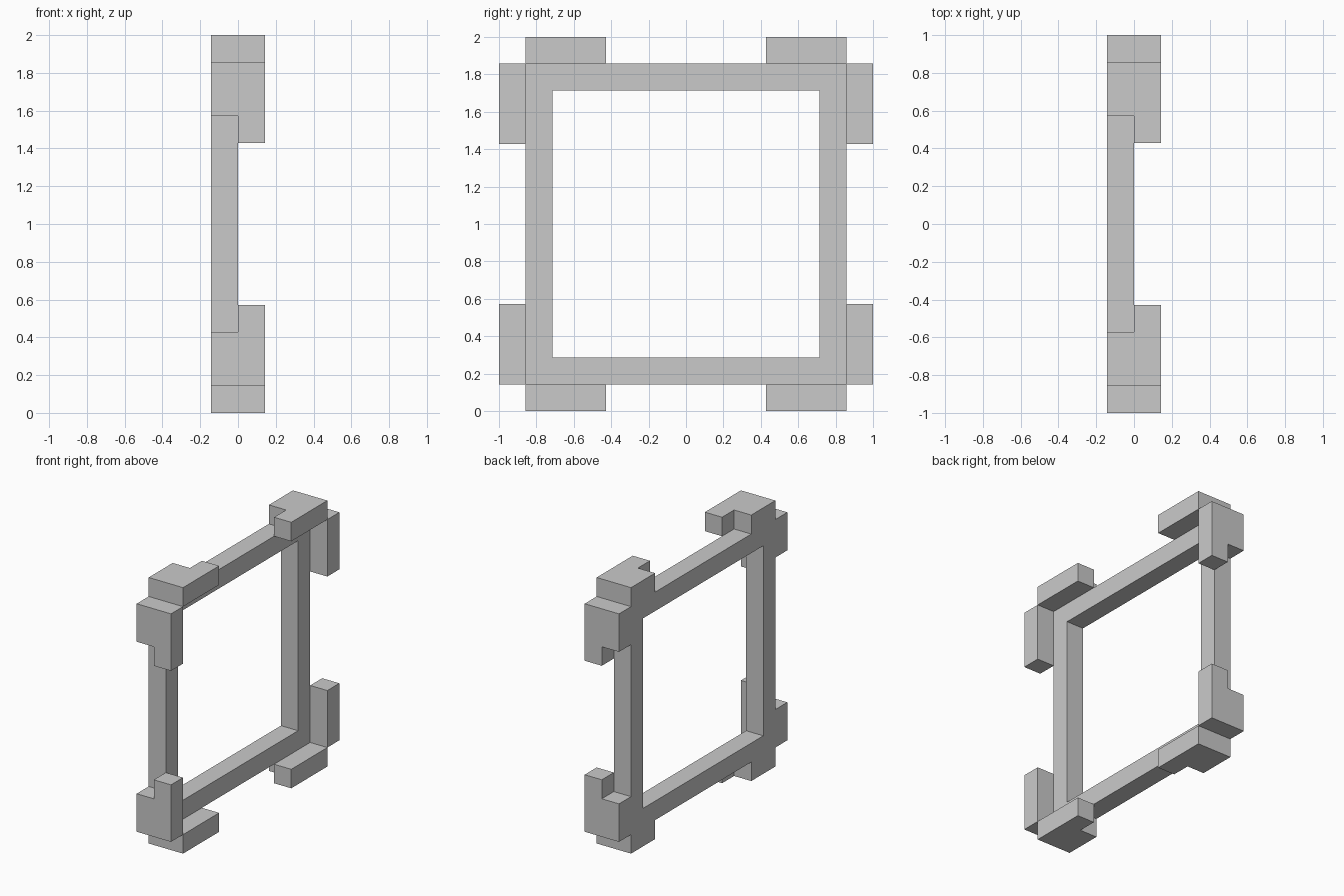
import bpy, bmesh
from math import pi
from mathutils import Matrix, Vector

cube = bpy.data.objects.get("Cube")
if cube:
    bpy.data.objects.remove(cube, do_unlink=True)

U = 1 / 7                      # one grid unit of the model
CENTRE = Matrix.Translation((0, 0, 1))

grey = bpy.data.materials.new("plain grey")
grey.use_nodes = True
colour = (0.59, 0.59, 0.59, 1)
grey.diffuse_color = colour
grey.node_tree.nodes["Principled BSDF"].inputs["Base Color"].default_value = colour


def extrude(bm, offset):
    """Thicken the flat faces of bm into a closed solid."""
    new = bmesh.ops.extrude_face_region(bm, geom=bm.faces[:])["geom"]
    verts = [g for g in new if isinstance(g, bmesh.types.BMVert)]
    bmesh.ops.translate(bm, verts=verts, vec=Vector(offset) * U)


def finish(name, bm):
    bmesh.ops.recalc_face_normals(bm, faces=bm.faces)
    mesh = bpy.data.meshes.new(name)
    bm.to_mesh(mesh)
    bm.free()
    mesh.materials.append(grey)
    bpy.context.collection.objects.link(bpy.data.objects.new(name, mesh))


# Square frame: a ring of four mitred faces, thickened sideways
bm = bmesh.new()
corners = ((-1, -1), (1, -1), (1, 1), (-1, 1))
outer, inner = [[bm.verts.new(Vector((-1, y * half, z * half)) * U) for y, z in corners]
                for half in (6, 5)]
for i in range(4):
    j = (i + 1) % 4
    bm.faces.new((outer[i], outer[j], inner[j], inner[i]))
extrude(bm, (1, 0, 0))
bm.transform(CENTRE)
finish("square_frame", bm)

# L-shaped brackets: a mirrored pair on each of the four outer sides
L_PROFILE = ((-1, 6), (1, 6), (1, 3), (0, 3), (0, 4), (-1, 4))
for turn, side in enumerate(("top", "front", "bottom", "back")):
    for end, sign in (("a", 1), ("b", -1)):
        bm = bmesh.new()
        bm.faces.new([bm.verts.new(Vector((x, y * sign, 6)) * U) for x, y in L_PROFILE])
        extrude(bm, (0, 0, 1))
        bm.transform(CENTRE @ Matrix.Rotation(turn * pi / 2, 4, 'X'))
        finish(f"{side}_bracket_{end}", bm)
